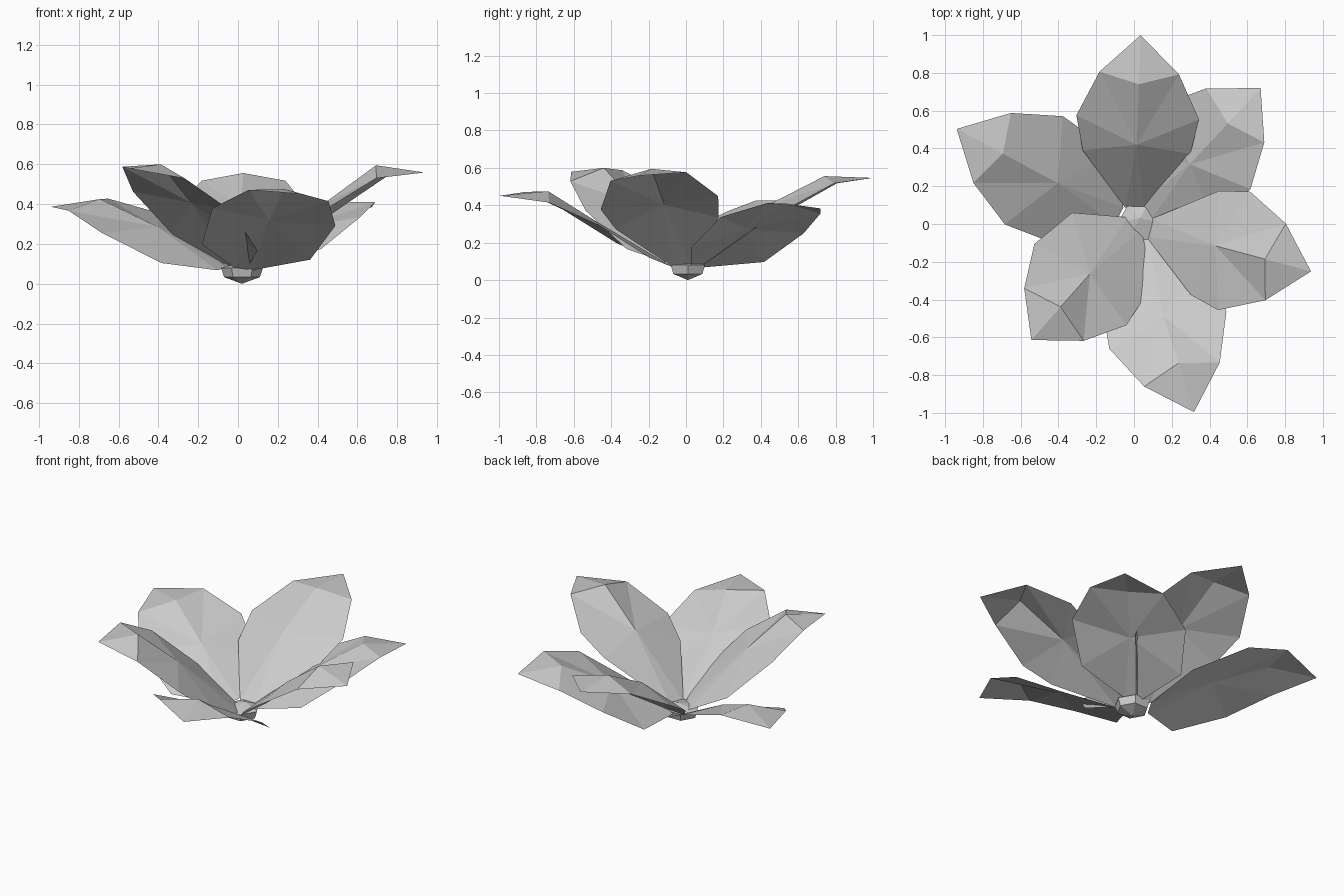
import bpy, bmesh, math
from mathutils import Vector

if "Cube" in bpy.data.objects:
    bpy.data.objects.remove(bpy.data.objects["Cube"])

mat = bpy.data.materials.new("pale_grey")
mat.diffuse_color = (0.6, 0.6, 0.6, 1)
mat.use_nodes = True
mat.node_tree.nodes["Principled BSDF"].inputs["Base Color"].default_value = mat.diffuse_color
BASE_Z = 0.075


def finish(name, bm):
    mesh = bpy.data.meshes.new(name)
    bm.to_mesh(mesh)
    bm.free()
    mesh.materials.append(mat)
    obj = bpy.data.objects.new(name, mesh)
    bpy.context.collection.objects.link(obj)
    return obj


# Petal: folded leaf outline shared by all six, bent and rolled individually
def petal(name, yaw, reach, shift, crest, roll, low_u, low_h, mid_u, mid_h, tip_h):
    bm = bmesh.new()
    a = math.radians(yaw)
    out = Vector((math.cos(a), math.sin(a), 0))
    side = Vector((-math.sin(a), math.cos(a), 0))
    rise = crest - BASE_Z

    def vert(u, v, h):
        p = out * (u * reach + shift) + side * v
        p.z = BASE_Z + h * rise + roll * v
        return bm.verts.new(p)

    mid = vert(mid_u, 0, mid_h)
    top = vert(0.74, 0, 1.0)
    tip = vert(1.0, 0, tip_h)
    bases = []
    for s in (1, -1):
        base = vert(0.085, s * 0.05, 0)
        low = vert(low_u, s * 0.285, low_h)
        wide = vert(0.565, s * 0.325, 0.65)
        upper = vert(0.80, s * 0.21, 0.92)
        bases.append(base)
        for tri in ((base, mid, low), (mid, wide, low), (mid, upper, wide),
                    (mid, top, upper), (top, tip, upper)):
            bm.faces.new(tri if s > 0 else tri[::-1])
    bm.faces.new((bases[0], bases[1], mid))
    bm.normal_update()
    for f in bm.faces:
        if f.normal.z < 0:
            f.normal_flip()
    return finish(name, bm)


# name, heading, length, offset, crest height, roll,
# shoulder distance and height, middle distance and height, tip height
for spec in (
    ("petal_back", 88, 1.0, 0.0, 0.556, 0.0, 0.38, 0.42, 0.42, 0.66, 0.98),
    ("petal_back_left", 151.8, 1.065, 0.0, 0.425, -0.145, 0.265, 0.20, 0.43, 0.60, 0.89),
    ("petal_front_left", 228.5, 0.90, -0.08, 0.60, -0.14, 0.28, 0.25, 0.48, 0.63, 0.96),
    ("petal_front", -72.3, 1.045, 0.0, 0.475, -0.135, 0.285, 0.21, 0.49, 0.61, 0.94),
    ("petal_right", -15, 0.97, 0.0, 0.595, 0.11, 0.40, 0.44, 0.46, 0.63, 0.93),
    ("petal_back_right", 47, 0.983, 0.0, 0.41, -0.135, 0.31, 0.18, 0.44, 0.60, 0.92),
):
    petal(*spec)

# Hub: small faceted bud closed with a point at each end
bm = bmesh.new()
SIDES = 6
centre = Vector((0.02, 0.01, 0))
rings = []
for r, z in ((0.09, 0.033), (0.105, 0.08)):
    rings.append([bm.verts.new(centre + Vector((r * math.cos(t), r * math.sin(t), z)))
                  for t in (2 * math.pi * i / SIDES for i in range(SIDES))])
bottom = bm.verts.new(centre)
peak = bm.verts.new(centre + Vector((0.01, 0.02, 0.11)))
for i in range(SIDES):
    j = (i + 1) % SIDES
    bm.faces.new((rings[0][i], rings[0][j], rings[1][j], rings[1][i]))
    bm.faces.new((bottom, rings[0][j], rings[0][i]))
    bm.faces.new((peak, rings[1][i], rings[1][j]))
finish("hub", bm)
